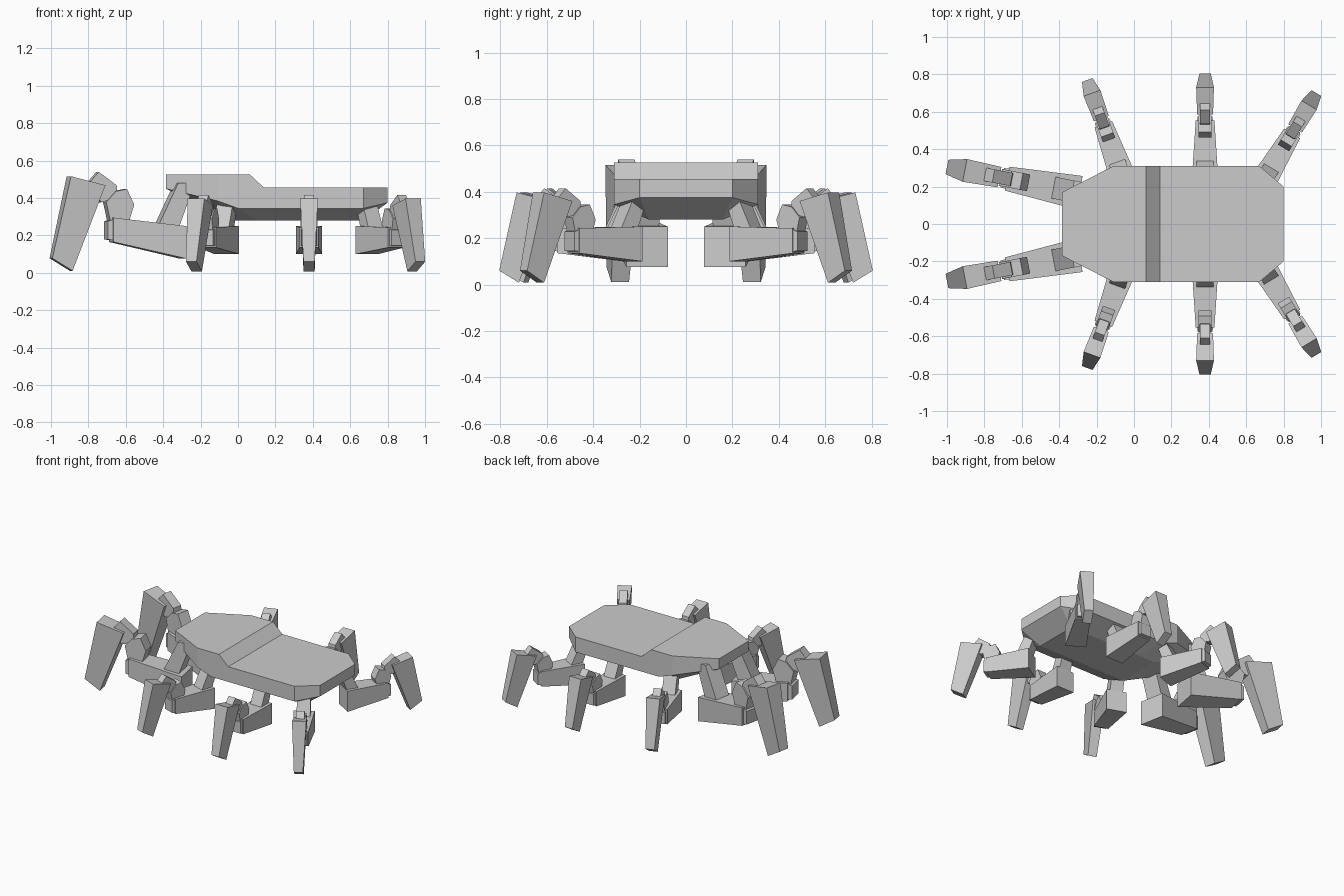
import bpy, bmesh, math
from mathutils import Vector

if "Cube" in bpy.data.objects:
    bpy.data.objects.remove(bpy.data.objects["Cube"])


def make_object(name, verts, faces):
    bm = bmesh.new()
    vs = [bm.verts.new(v) for v in verts]
    for f in faces:
        bm.faces.new([vs[i] for i in f])
    bmesh.ops.remove_doubles(bm, verts=bm.verts, dist=1e-4)
    bmesh.ops.recalc_face_normals(bm, faces=bm.faces)
    mesh = bpy.data.meshes.new(name)
    bm.to_mesh(mesh)
    bm.free()
    ob = bpy.data.objects.new(name, mesh)
    bpy.context.collection.objects.link(ob)
    return ob


# Body: stations along x, each with top edge, side edge and belly edge
stations = [
    [(-.385, .17, .525), (-.385, .17, .45), (-.04, .16, .28)],
    [(-.11, .31, .525), (-.11, .31, .385), (-.04, .16, .28)],
    [(.064, .31, .525), (0, .31, .345), (.10, .16, .28)],
    [(.139, .31, .455), (.139, .31, .345), (.139, .16, .28)],
    [(.67, .31, .455), (.67, .31, .345), (.67, .16, .28)],
    [(.80, .20, .455), (.80, .20, .375), (.67, .16, .28)],
]
verts, faces = [], []
for st in stations:
    verts += st + [(x, -y, z) for x, y, z in reversed(st)]
n = len(stations)
for i in range(n - 1):
    for k in range(6):
        a, b = i * 6 + k, i * 6 + (k + 1) % 6
        faces.append((a, b, b + 6, a + 6))
for o in (0, (n - 1) * 6):
    faces += [(o, o + 1, o + 4, o + 5), (o + 1, o + 2, o + 3, o + 4)]
make_object("body_shell", verts, faces)


def leg_part(name, profile, tip, angle, s, side):
    """Prism from a radial profile of (reach, height, width) points."""
    d = Vector((math.cos(angle), math.sin(angle), 0))
    w = Vector((-d.y, d.x, 0))
    pts = []
    for sg in (1, -1):
        for r, z, wid in profile:
            p = Vector((tip[0], tip[1], 0)) + d * s * (r - .805) + w * sg * s * wid / 2
            pts.append((p.x, p.y * side, z * s))
    m = len(profile)
    fs = [tuple(range(m)), tuple(range(m, 2 * m))]
    fs += [(i, (i + 1) % m, (i + 1) % m + m, i + m) for i in range(m)]
    make_object(name, pts, fs)


# Leg: tip position, direction, scale, thigh heights (inner low/high, outer low/high)
small = (.10, .25, .135, .243)
legs = {
    "front": ((-1.0, .305), 169, 1.3, (.058, .192, .127, .227)),
    "second": ((-.25, .77), 110, 1.0, small),
    "third": ((.38, .805), 90, 1.0, small),
    "rear": ((.975, .70), 59, 1.0, small),
}
for leg, (tip, ang, s, (il, ih, ol, oh)) in legs.items():
    parts = {
        "hip": [(.21, .37, .09), (.28, .37, .09), (.37, .18, .09), (.28, .18, .09)],
        "thigh": [(.25, il, .14), (.25, ih, .14), (.553, oh, .10), (.553, ol, .10)],
        "thigh_cap": [(.553, ol + .008, .085), (.553, oh - .008, .085),
                      (.574, oh - .015, .08), (.574, ol + .01, .08)],
        "knee_lower": [(.488, .20, .07), (.463, .28, .07), (.493, .345, .07),
                       (.54, .335, .07), (.58, .29, .07), (.56, .20, .07)],
        "knee_upper": [(.535, .36, .055), (.61, .415, .055), (.65, .37, .055),
                       (.60, .29, .055), (.53, .31, .055)],
        "shin": [(.585, .36, .085), (.73, .397, .095), (.805, .06, .06), (.72, .008, .06)],
    }
    for side, label in ((1, "back"), (-1, "near")):
        for part, prof in parts.items():
            leg_part(f"{leg}_leg_{part}_{label}", prof, tip, math.radians(ang), s, side)
